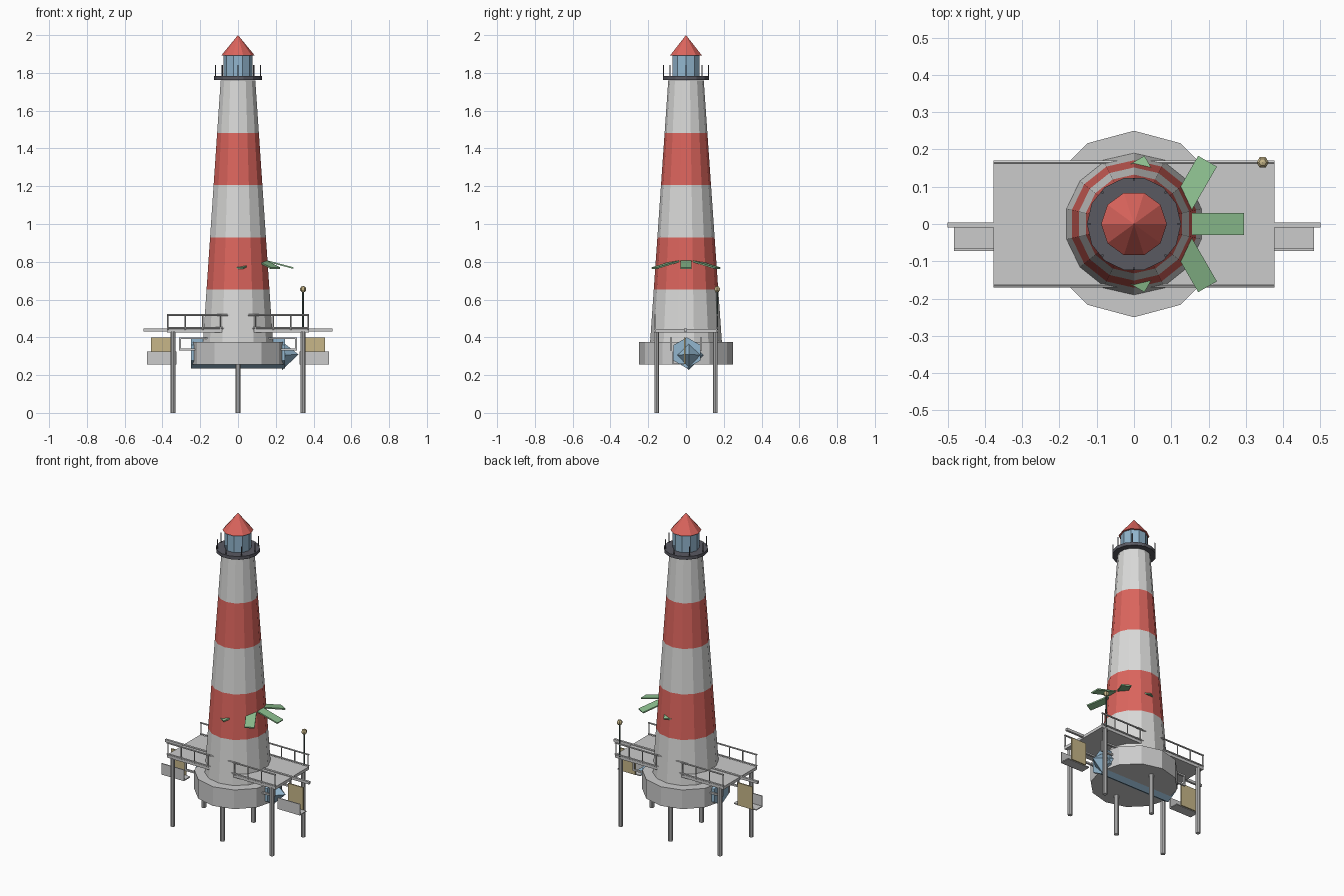
import bpy, bmesh, math
from mathutils import Matrix, Vector

if "Cube" in bpy.data.objects:
    bpy.data.objects.remove(bpy.data.objects["Cube"])


def colour(name, r, g, b):
    m = bpy.data.materials.new(name)
    m.diffuse_color = (r, g, b, 1)
    m.use_nodes = True
    m.node_tree.nodes["Principled BSDF"].inputs["Base Color"].default_value = m.diffuse_color
    return m


WHITE = colour("off_white", 0.70, 0.70, 0.69)
GREY = colour("light_grey", 0.60, 0.60, 0.60)
RED = colour("red", 0.72, 0.13, 0.11)
DARK = colour("dark_grey", 0.10, 0.10, 0.12)
GLASS = colour("blue", 0.29, 0.47, 0.62)
GREEN = colour("leaf_green", 0.27, 0.53, 0.28)
TAN = colour("tan", 0.57, 0.47, 0.25)
POLE = colour("dark_green_grey", 0.07, 0.11, 0.10)


def finish(name, bm, *mats):
    bmesh.ops.recalc_face_normals(bm, faces=bm.faces)
    me = bpy.data.meshes.new(name)
    bm.to_mesh(me)
    bm.free()
    for m in mats:
        me.materials.append(m)
    ob = bpy.data.objects.new(name, me)
    bpy.context.collection.objects.link(ob)
    return ob


def box(name, lo, hi, mat):
    bm = bmesh.new()
    lo, hi = Vector(lo), Vector(hi)
    bmesh.ops.create_cube(bm, size=1, matrix=Matrix.Translation((lo + hi) / 2)
                          @ Matrix.Diagonal((*(hi - lo), 1)))
    return finish(name, bm, mat)


def rod(name, a, b, r1, mat, n=8, r2=None):
    """Cylinder or cone from a to b; an upright one has a corner on +y."""
    a, b = Vector(a), Vector(b)
    d = b - a
    rot = Matrix.Identity(4)
    if abs(d.x) > 1e-6 or abs(d.y) > 1e-6:
        rot = d.to_track_quat('Z', 'Y').to_matrix().to_4x4()
    else:
        rot = Matrix.Rotation(math.pi / 2, 4, 'Z')
    bm = bmesh.new()
    bmesh.ops.create_cone(bm, cap_ends=True, segments=n, radius1=r1,
                          radius2=r1 if r2 is None else r2, depth=d.length,
                          matrix=Matrix.Translation((a + b) / 2) @ rot)
    return finish(name, bm, mat)


# Tapered tower: five equal bands, alternating white and red
SIDES, BANDS, Z0, STEP = 14, 5, 0.375, 0.277
bm = bmesh.new()
rings = []
for i in range(BANDS + 1):
    r = 0.19 + (0.094 - 0.19) * i / BANDS
    rings.append([bm.verts.new((r * math.sin(2 * math.pi * k / SIDES),
                                r * math.cos(2 * math.pi * k / SIDES),
                                Z0 + STEP * i)) for k in range(SIDES)])
for i in range(BANDS):
    for k in range(SIDES):
        j = (k + 1) % SIDES
        f = bm.faces.new((rings[i][k], rings[i][j], rings[i + 1][j], rings[i + 1][k]))
        f.material_index = i % 2
bm.faces.new(rings[0])
bm.faces.new(rings[-1])
finish("tower", bm, WHITE, RED)

# Base drum
rod("base_drum", (0, 0, 0.255), (0, 0, 0.375), 0.25, GREY, 12)

# Gallery, lantern and roof
rod("gallery", (0, 0, 1.763), (0, 0, 1.783), 0.126, DARK, 14)
rod("lantern", (0, 0, 1.783), (0, 0, 1.895), 0.076, GLASS, 10)
rod("roof", (0, 0, 1.893), (0, 0, 2.0), 0.088, RED, 10, 0)
for k in range(8):
    a = k * math.pi / 4
    x, y = 0.119 * math.cos(a), 0.119 * math.sin(a)
    rod("gallery_post", (x, y, 1.78), (x, y, 1.842), 0.0035, DARK, 6)

# Deck with legs and railings
box("deck", (-0.377, -0.165, 0.425), (0.377, 0.165, 0.443), GREY)
for s in (-1, 1):
    for x in (-0.345, 0, 0.345):
        rod("leg", (x, s * 0.155, 0), (x, s * 0.155, 0.43), 0.0135, GREY, 10)
    y = s * 0.165
    rod("rail", (-0.377, y, 0.518), (0.377, y, 0.518), 0.0055, GREY, 6)
    rod("foot_rail", (-0.377, y, 0.449), (0.377, y, 0.449), 0.005, GREY, 6)
    for k in range(9):
        x = -0.372 + 0.093 * k
        rod("rail_post", (x, y, 0.44), (x, y, 0.518), 0.0035, GREY, 6)

# Long beam under the deck, with hung panels, trays and brackets at each end
box("beam", (-0.5, -0.01, 0.431), (0.5, 0.004, 0.447), GREY)


def span(name, s, x1, x2, y1, y2, z1, z2, mat):
    xs = sorted((s * x1, s * x2))
    box(name, (xs[0], y1, z1), (xs[1], y2, z2), mat)


for s in (-1, 1):
    span("hung_panel", s, 0.355, 0.46, -0.010, -0.002, 0.258, 0.40, TAN)
    span("tray_front", s, 0.325, 0.482, -0.072, -0.066, 0.255, 0.325, GREY)
    span("tray_floor", s, 0.325, 0.482, -0.072, -0.010, 0.255, 0.261, GREY)
    for y in (-0.08, 0.08):
        span("bracket_top", s, 0.16, 0.312, y - 0.006, y + 0.006, 0.39, 0.40, GREY)
        span("bracket_bottom", s, 0.2, 0.312, y - 0.006, y + 0.006, 0.33, 0.34, GREY)
        span("bracket_post", s, 0.302, 0.312, y - 0.006, y + 0.006, 0.33, 0.40, GREY)

# Blue hull through the drum, with a pointed end
rod("hull", (-0.25, 0.005, 0.318), (0.25, 0.005, 0.318), 0.082, GLASS, 6)
rod("hull_point", (0.23, 0.015, 0.305), (0.32, 0.015, 0.31), 0.078, GLASS, 4, 0)

# Drooping leaves fanned around a point inside the tower
for k in range(-2, 3):
    bm = bmesh.new()
    bmesh.ops.create_cube(
        bm, size=1,
        matrix=Matrix.Translation((0.1, 0, 0.818))
        @ Matrix.Rotation(k * math.pi / 3, 4, 'Z')
        @ Matrix.Rotation(0.26, 4, 'Y')
        @ Matrix.Translation((0.115, 0, 0))
        @ Matrix.Diagonal((0.17, 0.058, 0.008, 1)))
    finish("leaf", bm, GREEN)

# Lamp on the back corner of the deck
rod("lamp_pole", (0.345, 0.165, 0.44), (0.345, 0.165, 0.65), 0.005, POLE, 6)
bm = bmesh.new()
bmesh.ops.create_uvsphere(bm, u_segments=6, v_segments=5, radius=0.017,
                          matrix=Matrix.Translation((0.345, 0.165, 0.655))
                          @ Matrix.Rotation(math.pi / 6, 4, 'Z'))
finish("lamp_ball", bm, TAN)
